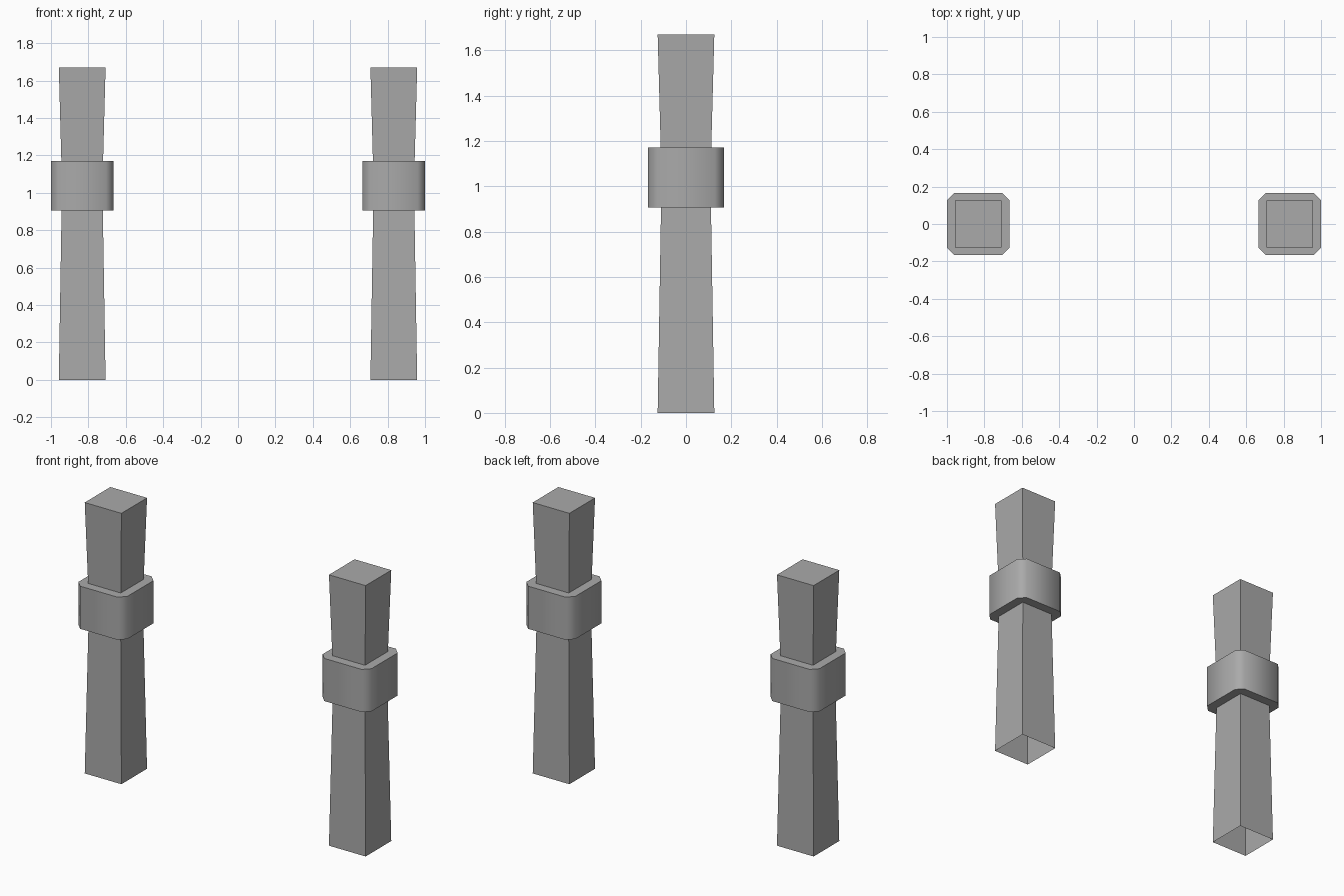
import bpy, bmesh, math

cube = bpy.data.objects.get("Cube")
if cube:
    bpy.data.objects.remove(cube, do_unlink=True)

grey = bpy.data.materials.new("stone_grey")
grey.use_nodes = True
grey.diffuse_color = (0.4, 0.4, 0.4, 1)
grey.node_tree.nodes["Principled BSDF"].inputs["Base Color"].default_value = (0.4, 0.4, 0.4, 1)


def outline(half, chamfer):
    """Square outline, with cut corners when chamfer is above zero."""
    pts = []
    for sx, sy in ((1, 1), (-1, 1), (-1, -1), (1, -1)):
        if chamfer:
            a = (sx * half, sy * (half - chamfer))
            b = (sx * (half - chamfer), sy * half)
            pts += [a, b] if sx * sy > 0 else [b, a]
        else:
            pts.append((sx * half, sy * half))
    return pts


def loft(name, x, rings, chamfer=0, bottom=True):
    """Join square rings given as (height, half width) into one part."""
    bm = bmesh.new()
    loops = [[bm.verts.new((px, py, z)) for px, py in outline(half, chamfer)]
             for z, half in rings]
    n = len(loops[0])
    for low, high in zip(loops, loops[1:]):
        for i in range(n):
            j = (i + 1) % n
            bm.faces.new((low[i], low[j], high[j], high[i]))
    bm.faces.new(loops[-1])
    if bottom:
        bm.faces.new(loops[0][::-1])
    mesh = bpy.data.meshes.new(name)
    bm.to_mesh(mesh)
    bm.free()
    mesh.materials.append(grey)
    obj = bpy.data.objects.new(name, mesh)
    obj.location.x = x
    bpy.context.collection.objects.link(obj)
    return obj


for side, x in (("left", 0.833), ("right", -0.833)):
    # Waisted square post, open underneath
    loft(side + "_post", x, [(0, 0.125), (1.04, 0.108), (1.67, 0.125)], bottom=False)
    # Band with softened cut corners
    band = loft(side + "_band", x, [(0.907, 0.167), (1.17, 0.167)], chamfer=0.04)
    bpy.ops.object.select_all(action="DESELECT")
    band.select_set(True)
    bpy.context.view_layer.objects.active = band
    bpy.ops.object.shade_smooth_by_angle(angle=math.radians(50))
